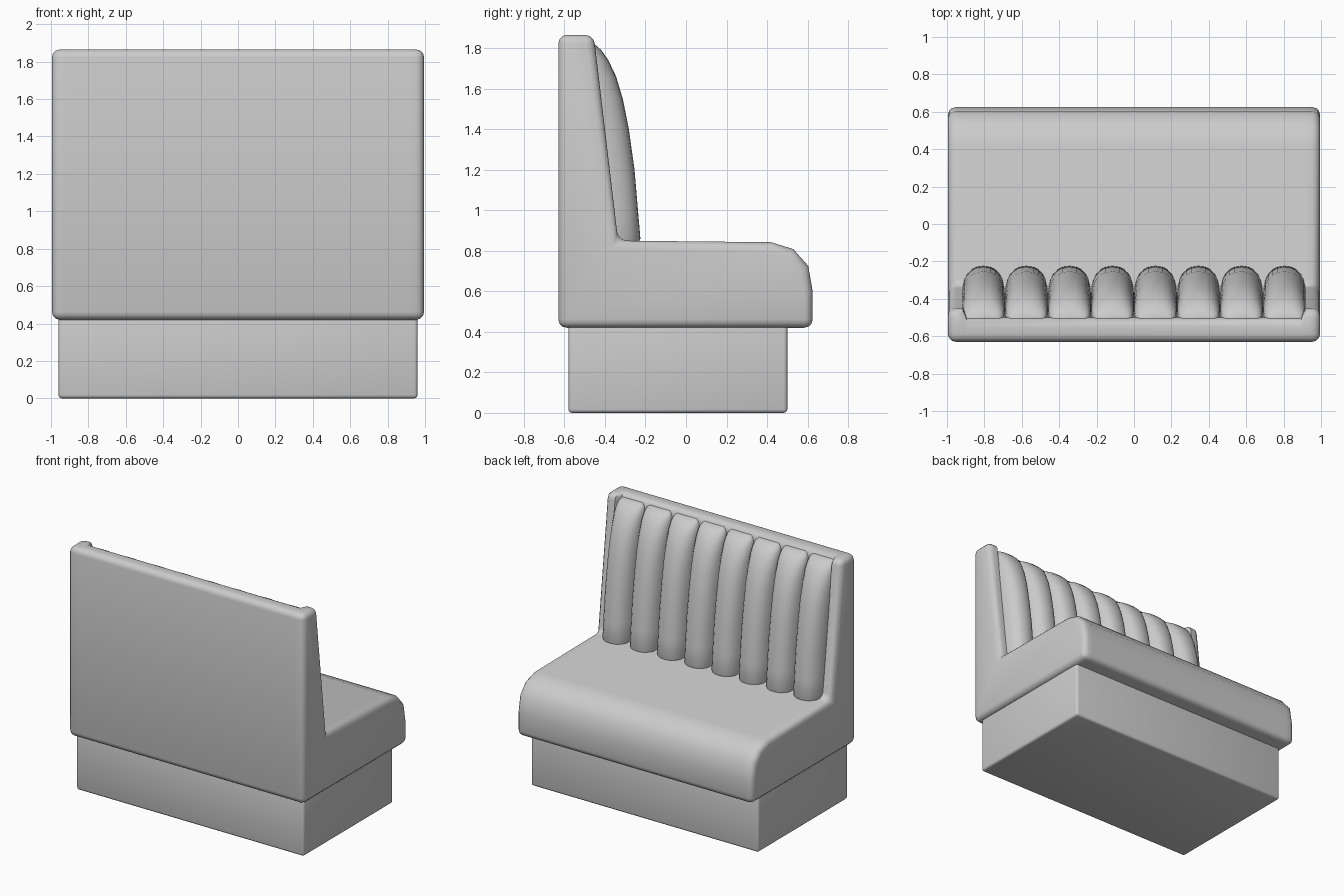
import bpy, bmesh, math

if "Cube" in bpy.data.objects:
    bpy.data.objects.remove(bpy.data.objects["Cube"])


def finish(bm, name, angle=40):
    bmesh.ops.recalc_face_normals(bm, faces=bm.faces[:])
    me = bpy.data.meshes.new(name)
    bm.to_mesh(me)
    bm.free()
    ob = bpy.data.objects.new(name, me)
    bpy.context.collection.objects.link(ob)
    bpy.ops.object.select_all(action='DESELECT')
    ob.select_set(True)
    bpy.context.view_layer.objects.active = ob
    bpy.ops.object.shade_smooth_by_angle(angle=math.radians(angle))
    return ob


def extruded(profile, half):
    # solid from a side (y, z) profile, centred on x
    bm = bmesh.new()
    face = bm.faces.new([bm.verts.new((-half, y, z)) for y, z in profile])
    new = bmesh.ops.extrude_face_region(bm, geom=[face])['geom']
    verts = [v for v in new if isinstance(v, bmesh.types.BMVert)]
    bmesh.ops.translate(bm, verts=verts, vec=(2 * half, 0, 0))
    bmesh.ops.recalc_face_normals(bm, faces=bm.faces[:])
    return bm


def bevel_sharp(bm, width):
    edges = [e for e in bm.edges if e.calc_face_angle(0) > math.radians(40)]
    bmesh.ops.bevel(bm, geom=edges, offset=width, segments=3, profile=0.5,
                    affect='EDGES', clamp_overlap=True)


# plinth
bm = extruded([(-0.58, 0.005), (0.5, 0.005), (0.5, 0.45), (-0.58, 0.45)], 0.96)
bmesh.ops.translate(bm, verts=bm.verts[:], vec=(0, 0, -0.005))
bevel_sharp(bm, 0.018)
finish(bm, "plinth")

# upholstered seat and back in one L-shaped body
bm = extruded([(-0.63, 0.42), (0.625, 0.42), (0.625, 0.6), (0.603, 0.725),
               (0.53, 0.808), (0.42, 0.842), (-0.335, 0.85),
               (-0.455, 1.865), (-0.63, 1.865)], 0.995)
bevel_sharp(bm, 0.042)
# shallow recess in the back that holds the rolls
for x in (-0.915, -0.895, 0.895, 0.915):
    bmesh.ops.bisect_plane(bm, geom=bm.verts[:] + bm.edges[:] + bm.faces[:],
                           plane_co=(x, 0, 0), plane_no=(1, 0, 0), dist=1e-5)
for v in bm.verts:
    if abs(v.co.x) < 0.905 and v.co.z > 0.87 and -0.53 < v.co.y < -0.3:
        v.co.y -= 0.05
finish(bm, "seat_body")

# padded vertical rolls: (height, front y, centre y, half width)
LEVELS = [(0.835, -0.235, -0.385, 0.108), (0.86, -0.225, -0.385, 0.115),
          (1.0, -0.237, -0.4, 0.116), (1.2, -0.254, -0.42, 0.116),
          (1.4, -0.282, -0.445, 0.116), (1.55, -0.312, -0.46, 0.116),
          (1.66, -0.345, -0.475, 0.116), (1.74, -0.383, -0.487, 0.115),
          (1.79, -0.418, -0.495, 0.111), (1.82, -0.452, -0.502, 0.103),
          (1.838, -0.485, -0.51, 0.085)]
SIDES = 24


def spow(c, p):
    return math.copysign(abs(c) ** p, c)


for i in range(8):
    cx = (i - 3.5) * 0.23
    bm = bmesh.new()
    rings = []
    for z, front, mid, w in LEVELS:
        ring = []
        for k in range(SIDES):
            a = 2 * math.pi * k / SIDES
            depth = front - mid if math.sin(a) > 0 else 0.06
            ring.append(bm.verts.new((cx + w * spow(math.cos(a), 0.85),
                                      mid + depth * spow(math.sin(a), 0.85), z)))
        rings.append(ring)
    for r0, r1 in zip(rings, rings[1:]):
        for k in range(SIDES):
            j = (k + 1) % SIDES
            bm.faces.new((r0[k], r0[j], r1[j], r1[k]))
    bm.faces.new(rings[0])
    bm.faces.new(rings[-1])
    finish(bm, f"back_roll_{i + 1}", 60)
